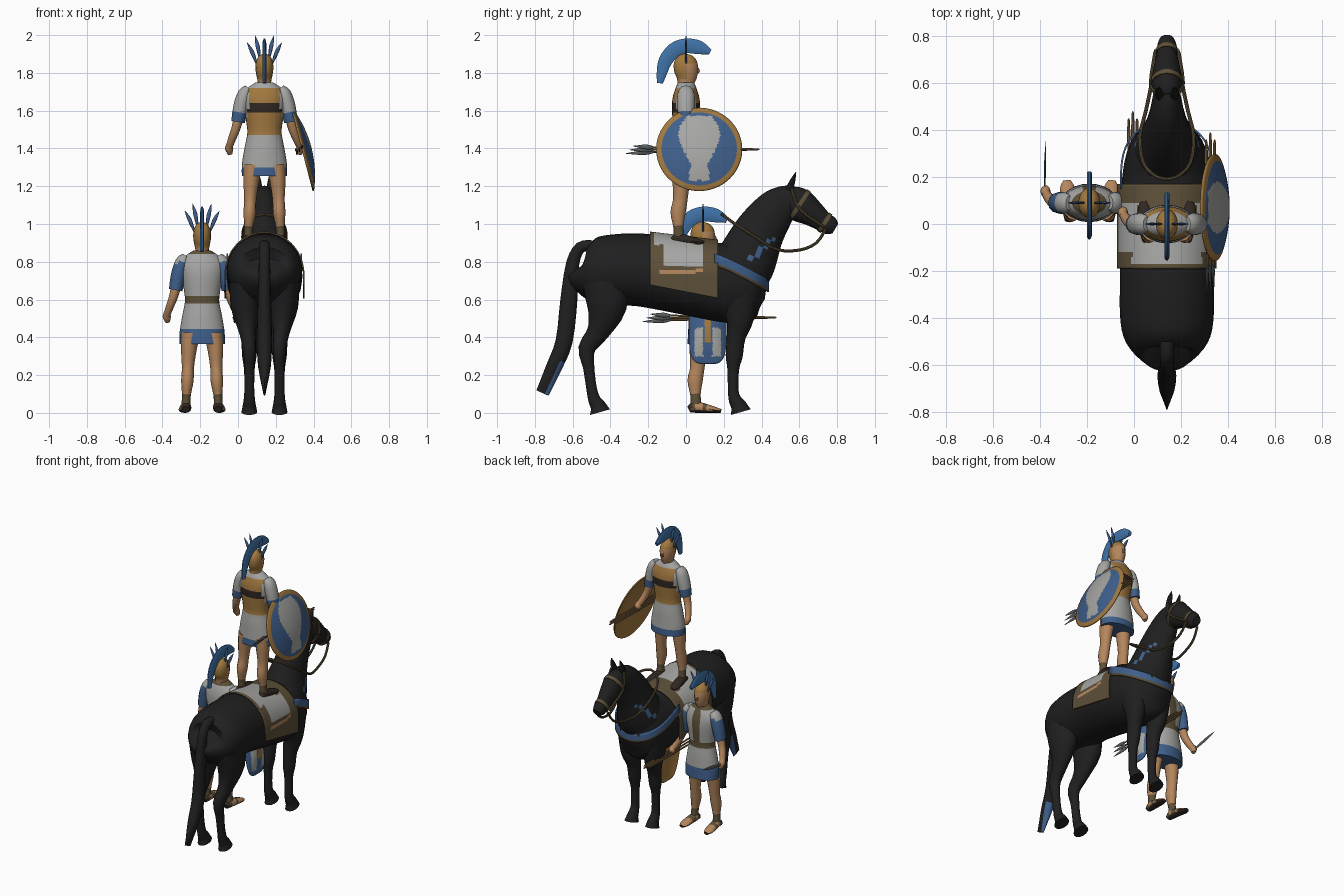
import bpy, bmesh, math
from mathutils import Vector, Matrix

cube = bpy.data.objects.get("Cube")
if cube:
    bpy.data.objects.remove(cube)


def material(name, r, g, b):
    m = bpy.data.materials.new(name)
    m.use_nodes = True
    m.diffuse_color = (r, g, b, 1)
    node = m.node_tree.nodes["Principled BSDF"]
    node.inputs["Base Color"].default_value = (r, g, b, 1)
    node.inputs["Roughness"].default_value = 0.8
    return m


BLACK = material("horse black", .014, .014, .014)
SKIN = material("skin", .46, .24, .11)
BLUE = material("blue", .05, .115, .26)
PLUME = material("plume blue", .05, .17, .39)
WHITE = material("off white", .38, .38, .37)
GOLD = material("gold brown", .36, .19, .05)
OLIVE = material("olive leather", .11, .08, .04)
DARK = material("dark leather", .03, .02, .015)
STEEL = material("steel", .10, .11, .11)
WOOD = material("wood", .24, .14, .06)
parts = []


def finish(name, bm, mats, rule, origin):
    for f in bm.faces:
        f.material_index = rule(f.calc_center_median()) if rule else 0
    me = bpy.data.meshes.new(name)
    bm.to_mesh(me)
    bm.free()
    for m in mats:
        me.materials.append(m)
    ob = bpy.data.objects.new(name, me)
    ob.location = origin
    bpy.context.collection.objects.link(ob)
    parts.append(ob)
    return ob


def spline(a, b, c, d, t):
    return tuple(q + t * (r - p) / 2 + t * t * (p - 2.5 * q + 2 * r - s / 2)
                 + t ** 3 * (1.5 * (q - r) + (s - p) / 2) for p, q, r, s in zip(a, b, c, d))


def loft(name, secs, mats, rule=None, origin=(0, 0, 0), n=16, steps=3):
    """Smooth skin through elliptical sections (x, y, z, half width, half depth)."""
    if steps > 1:
        k = len(secs)
        secs = [spline(secs[max(i - 1, 0)], secs[i], secs[i + 1], secs[min(i + 2, k - 1)], s / steps)
                for i in range(k - 1) for s in range(steps)] + [secs[-1]]
    bm = bmesh.new()
    rings = []
    for i, s in enumerate(secs):
        t = (Vector(secs[min(i + 1, len(secs) - 1)][:3]) - Vector(secs[max(i - 1, 0)][:3])).normalized()
        u = (Vector((1, 0, 0)) - t * t.x).normalized()
        v = t.cross(u)
        rings.append([bm.verts.new(Vector(s[:3]) + u * s[3] * math.cos(a) + v * s[4] * math.sin(a))
                      for a in (math.tau * j / n for j in range(n))])
    for p, q in zip(rings, rings[1:]):
        for j in range(n):
            bm.faces.new((p[j], p[(j + 1) % n], q[(j + 1) % n], q[j]))
    bm.faces.new(rings[0])
    bm.faces.new(rings[-1])
    bmesh.ops.recalc_face_normals(bm, faces=bm.faces)
    return finish(name, bm, mats, rule, origin)


def tube(name, pts, r, mat, origin=(0, 0, 0)):
    return loft(name, [(*p, r, r) for p in pts], [mat], origin=origin, n=8)


def sheet(name, fn, nu, nv, mats, rule, origin=(0, 0, 0), thick=.008, back=0):
    """Surface fn(u, v) with u and v from 0 to 1, given a little thickness."""
    bm = bmesh.new()
    vs = [[bm.verts.new(fn(i / nu, j / nv)) for j in range(nv + 1)] for i in range(nu + 1)]
    for i in range(nu):
        for j in range(nv):
            bm.faces.new((vs[i][j], vs[i + 1][j], vs[i + 1][j + 1], vs[i][j + 1]))
    bmesh.ops.remove_doubles(bm, verts=bm.verts, dist=.00005)
    ob = finish(name, bm, mats, rule, origin)
    mod = ob.modifiers.new("thickness", 'SOLIDIFY')
    mod.thickness = thick
    mod.material_offset = back


# Horse body, neck and head; H is the ground point under its middle
H = (.14, 0, 0)
body = [(-.565, .84, .70, .09), (-.55, .88, .64, .14), (-.48, .925, .58, .185), (-.38, .945, .57, .2),
        (-.25, .95, .565, .2), (-.1, .935, .54, .2), (.05, .91, .51, .2), (.2, .9, .48, .19),
        (.3, .92, .47, .172), (.38, .88, .52, .135), (.43, .79, .6, .07)]
loft("horse_body", [(0, y, (t + b) / 2, w, (t - b) / 2) for y, t, b, w in body], [BLACK], origin=H, n=24)
# The neck carries a narrow painted streak on each side
loft("horse_neck", [(0, .25, .7, .16, .15), (0, .31, .79, .145, .16), (0, .385, .95, .1, .135),
                    (0, .465, 1.065, .075, .112), (0, .53, 1.12, .062, .09), (0, .58, 1.15, .05, .06)],
     [BLACK, BLUE], lambda c: int(.33 < c.y < .47 and abs(c.z - c.y - .465) < .018), H, 32, 6)
loft("horse_head", [(0, .52, 1.14, .045, .05), (0, .56, 1.125, .06, .08), (0, .61, 1.095, .066, .088),
                    (0, .67, 1.055, .056, .07), (0, .73, 1.01, .042, .053), (0, .765, .99, .04, .05),
                    (0, .79, .975, .028, .03)], [BLACK], origin=H)
loft("horse_tail", [(0, -.5, .885, .03, .03), (0, -.56, .875, .03, .03), (0, -.6, .79, .03, .035),
                    (0, -.62, .6, .035, .045), (0, -.645, .38, .04, .045), (0, -.7, .24, .033, .042),
                    (0, -.76, .105, .006, .035)], [BLACK, BLUE],
     lambda c: int(c.z < .28 and c.y > -.63 - (.38 - c.z) * .42), H)
for s, side in ((1, "left"), (-1, "right")):
    loft("hind_leg_" + side, [(s * x, y, z, a, b) for x, y, z, a, b in (
        (.1, -.43, .7, .085, .12), (.1, -.42, .56, .078, .105), (.09, -.465, .43, .045, .06),
        (.08, -.525, .34, .035, .045), (.08, -.515, .24, .027, .03), (.08, -.5, .13, .026, .028),
        (.08, -.485, .07, .03, .033), (.08, -.465, .035, .036, .042), (.08, -.455, .004, .042, .055))],
        [BLACK], origin=H)
    loft("front_leg_" + side, [(s * x, y, z, a, b) for x, y, z, a, b in (
        (.1, .27, .64, .07, .11), (.09, .285, .5, .06, .075), (.08, .265, .4, .045, .05),
        (.08, .255, .3, .038, .045), (.08, .25, .23, .028, .031), (.08, .25, .12, .026, .028),
        (.08, .26, .07, .03, .034), (.08, .28, .035, .035, .043), (.08, .29, .004, .042, .055))],
        [BLACK], origin=H)
    loft("ear_" + side, [(s * .03, .545, 1.18, .02, .02), (s * .035, .565, 1.23, .017, .014),
                         (s * .033, .582, 1.275, .002, .002)], [BLACK], origin=H, n=8)
    # Bridle straps and reins
    tube("cheek_strap_" + side, [(s * .05, .56, 1.19), (s * .069, .6, 1.08), (s * .05, .73, .985)], .008, OLIVE, H)
    tube("rein_" + side, [(s * .046, .74, .975), (s * .055, .69, .9), (s * .065, .6, .862), (s * .09, .48, .865),
                          (s * .115, .37, .93), (s * .1, .26, 1.0), (s * .05, .205, 1.04), (0, .19, 1.05)],
         .008, OLIVE, H)
for name, y, z, a, b in (("noseband", .735, 1.007, .046, .058), ("browband", .6, 1.1, .07, .093)):
    loft(name, [(0, y - .009, z + .006, a, b), (0, y + .009, z - .006, a, b)], [OLIVE], origin=H, steps=1)


# Saddle blanket draped over the back
def blanket(u, v):
    y = -.19 + .36 * u
    top = .96 - .12 * (y + .19)
    if .15 <= v <= .85:
        a = math.pi * (v - .15) / .7
        return (.212 * math.cos(a), y, .73 + (top - .73) * math.sin(a))
    drop = min(v, 1 - v) / .15
    return (.212 if v < .5 else -.212, y, .73 - (1 - drop) * (.09 + .2 * y))


def blanket_colour(c):
    if c.z > .89:
        return int(-.165 < c.y < .04)
    if -.14 < c.y < .09 and .74 < c.z < .76:
        return 2
    return int(-.125 < c.y < .085 and c.z > .775)


sheet("saddle_blanket", blanket, 36, 90, [OLIVE, WHITE, SKIN], blanket_colour, H)


# Breast strap
def strap(u, v):
    s = math.sin(math.pi * u)
    return (.2 * math.cos(math.pi * u), .15 + .29 * s ** .6, .78 - .14 * s ** .7 + .065 * v)


sheet("breast_strap", strap, 40, 4, [BLUE, OLIVE], lambda c: int(c.z < .797 - .14 * (c.y - .15) / .29), H)


# Shields: domed plates, leaning outward at the foot
def shield(name, origin, half_w, half_h, lean, power, rule):
    turn = Matrix.Rotation(-lean, 3, 'Y')

    def bend(x):
        return math.copysign(abs(x) ** (2 / power), x)

    def point(r, v):
        c, s = math.cos(math.tau * v), math.sin(math.tau * v)
        return turn @ Vector((.045 * (1 - r * r), half_w * r * bend(c), half_h * r * bend(s)))

    sheet(name, point, 24, 96, [BLUE, WHITE, GOLD], lambda c: rule(c.y, (turn.inverted() @ c).z), origin, back=2)


emblem = [(-.175, .055), (-.145, .055), (-.1, .04), (-.04, .07), (.02, .1), (.07, .112), (.13, .1), (.18, .06)]


def round_colour(y, z):
    if math.hypot(y, z) > .203:
        return 2
    for (z0, w0), (z1, w1) in zip(emblem, emblem[1:]):
        if z0 <= z < z1:
            return int(abs(y) < w0 + (w1 - w0) * (z - z0) / (z1 - z0))
    return 0


def tall_colour(y, z):
    if abs(y) < .016 and z > -.11:
        return 2
    return int(.025 < abs(y) < .07 and -.18 < z < -.03)


shield("round_shield", (.345, .07, 1.395), .228, .228, .255, 2, round_colour)
shield("tall_shield", (.035, .115, .475), .1, .22, .17, 4, tall_colour)


# Soldiers
def soldier(tag, o, rider):
    def torso_colour(c):
        if c.z < (.41 if rider else .445):
            return 1
        if not rider:
            placket = c.y > 0 and abs(c.x) < .016 and c.z > .62
            return 2 if .58 < c.z < .62 or c.z > .845 or placket else 0
        if c.z < .58 or (abs(c.x) > .085 and c.z > .66) or c.z > .835:
            return 0
        return 4 if .7 < c.z < .755 else 3

    loft(tag + "_tunic", [(0, 0, z, a, b) for z, a, b in (
        (.365, .12, .082), (.41, .12, .08), (.445, .117, .078), (.52, .104, .074), (.58, .092, .067),
        (.62, .092, .067), (.7, .105, .074), (.75, .114, .074), (.79, .115, .068), (.83, .09, .055),
        (.86, .045, .042))], [WHITE, BLUE, OLIVE, GOLD, DARK], torso_colour, o, 24)
    # Head and helmet, with the face left open
    loft(tag + "_head", [(0, -.005, .83, .035, .04), (0, 0, .865, .036, .047), (0, .003, .895, .042, .057),
                         (0, 0, .93, .047, .064), (0, -.003, .97, .044, .06), (0, -.005, 1.0, .028, .037),
                         (0, -.005, 1.012, .004, .004)], [GOLD, SKIN],
         lambda c: int(c.z < .875 or (c.z < .96 and c.y > .005)), o)
    loft(tag + "_nose", [(0, .055, .945, .006, .005), (0, .064, .92, .01, .01), (0, .055, .91, .006, .005)],
         [SKIN], origin=o, n=8)
    loft(tag + "_crest", [(0, y, z, .011, b) for y, z, b in (
        (.128, 1.02, .016), (.07, 1.044, .038), (0, 1.053, .041), (-.062, 1.03, .042),
        (-.11, .972, .038), (-.13, .9, .027), (-.138, .855, .016))], [PLUME], origin=o, n=10)
    for s in (-1, 1):
        for i, (bx, tx, tz) in enumerate(((.022, .05, 1.108), (.04, .092, 1.07))):
            bz = .975 - i * .02
            loft(f"{tag}_feather_{i}_{s}", [(s * bx, 0, bz, .004, .004),
                 (s * (bx + tx) / 2, 0, (bz + tz) / 2 + .01, .011, .006), (s * tx, 0, tz, .001, .001)],
                 [BLUE], origin=o, n=8)
        # Legs and sandalled feet
        loft(f"{tag}_leg_{s}", [(s * x, y, z, a, b) for x, y, z, a, b in (
            (.06, -.02, .42, .05, .055), (.07, -.025, .34, .042, .047), (.075, -.03, .24, .032, .038),
            (.078, -.042, .17, .033, .04), (.083, -.04, .1, .024, .028), (.085, -.038, .06, .023, .028),
            (.085, -.035, .02, .025, .03))], [SKIN, OLIVE], lambda c: int(c.z < .1), o, 12)
        loft(f"{tag}_foot_{s}", [(s * x, y, z, a, z) for x, y, z, a in (
            (.085, -.075, .018, .02), (.085, -.04, .03, .028), (.09, .02, .023, .032),
            (.094, .068, .015, .03), (.096, .095, .01, .016))], [SKIN, OLIVE, DARK],
            lambda c: 2 if c.z < .014 or rider or c.y < -.06 else int(-.01 < c.y < .02 or c.y < -.04), o, 12)
    # Arms with short sleeves; one hangs free, the other carries the shield and javelins
    for s, lower in ((-1, [(.15, 0, .62), (.172, .02, .56), (.187, .045, .515)]),
                     (1, [(.148, .01, .62), (.17, .03, .56), (.19, .06, .515)])):
        loft(f"{tag}_sleeve_{s}", [(s * x, 0, z, a, b) for x, z, a, b in (
            (.085, .83, .02, .03), (.105, .8, .036, .045), (.125, .73, .04, .047), (.14, .65, .036, .042))],
            [WHITE, BLUE], lambda c: int(c.z < (.7 if rider else .795)), o, 12)
        loft(f"{tag}_arm_{s}", [(s * .125, 0, .72, .03, .035)] + [(s * x, y, z, .024 - i * .003, .027 - i * .003)
             for i, (x, y, z) in enumerate(lower)], [SKIN], origin=o, n=12)
        x, y, z = lower[-1]
        loft(f"{tag}_hand_{s}", [(s * x, y - .01, z + .02, .014, .016), (s * x, y + .005, z - .005, .022, .024),
                                 (s * (x - .005), y + .015, z - .035, .012, .014)], [SKIN], origin=o, n=10)
    # Javelins, heads to the rear
    for i in (-1, 0, 1):
        tail, neck = Vector((.185 + i * .018, .39 - abs(i) * .03, .505)), Vector((.185 + i * .012, -.17, .503 + i * .012))
        tip = Vector((.185 + i * .015, -.3 + .02 * i, .503 + i * .02))
        loft(f"{tag}_javelin_{i}", [(*tail, .001, .001), (*tail.lerp(neck, .12), .007, .007), (*neck, .005, .005)],
             [WOOD], origin=o, n=8)
        loft(f"{tag}_javelin_head_{i}", [(*neck, .005, .005), (*neck.lerp(tip, .35), .006, .013), (*tip, .001, .001)],
             [STEEL], origin=o, n=8)


soldier("rider", (.14, 0, .89), True)
soldier("attendant", (-.19, .09, 0), False)

# Short sword in the attendant's free hand
loft("sword", [(-.38, .12, .505, .008, .008), (-.38, .16, .51, .004, .009), (-.378, .27, .53, .004, .012),
               (-.375, .35, .545, .001, .001)], [STEEL], n=8)

bpy.ops.object.select_all(action='DESELECT')
for ob in parts:
    ob.select_set(True)
bpy.context.view_layer.objects.active = parts[0]
bpy.ops.object.shade_smooth_by_angle(angle=math.radians(40))
